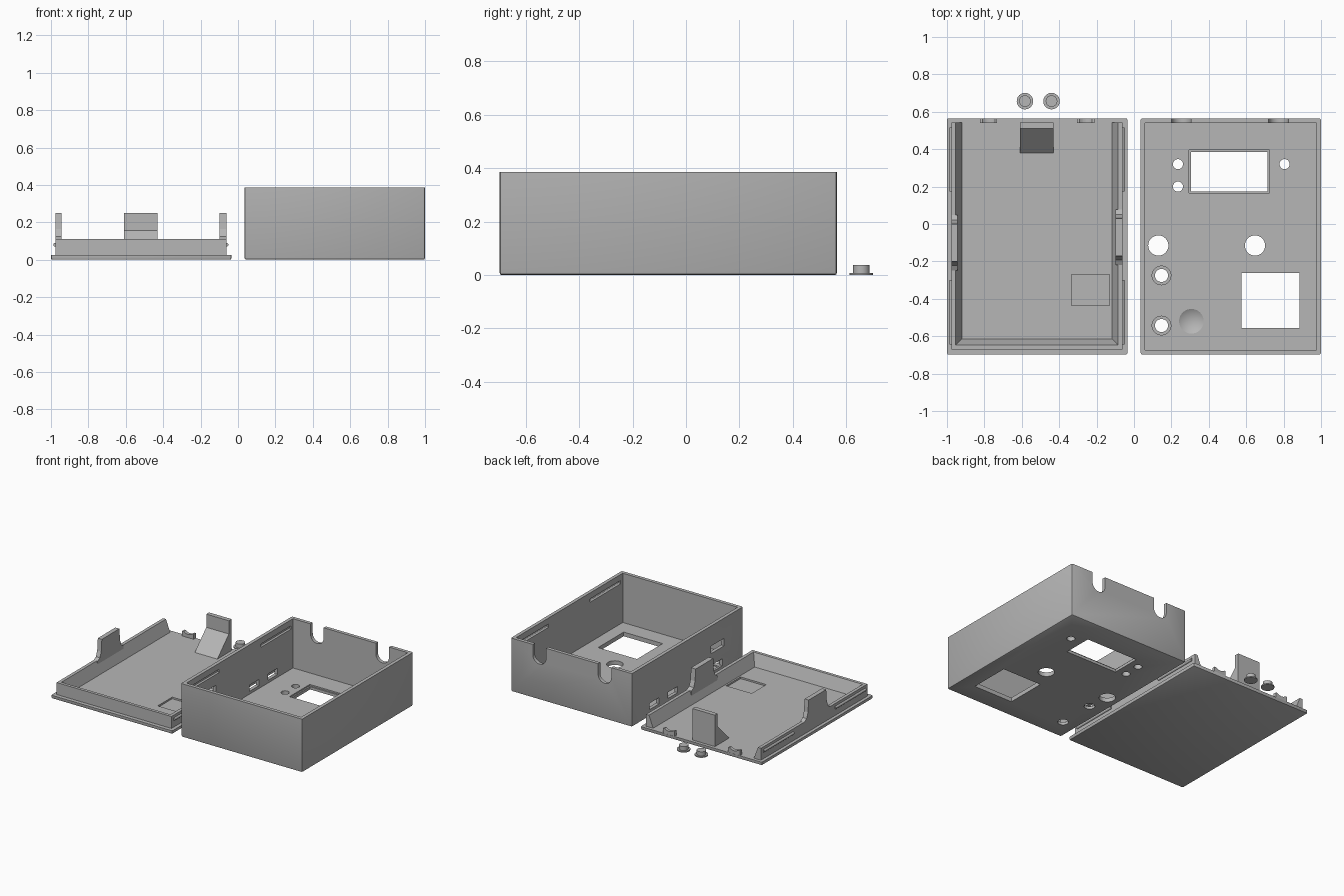
import bpy, bmesh, math
from mathutils import Matrix

if "Cube" in bpy.data.objects:
    bpy.data.objects.remove(bpy.data.objects["Cube"], do_unlink=True)

grey = bpy.data.materials.new("plain_grey")
grey.use_nodes = True
color = (0.47, 0.47, 0.47, 1)
grey.diffuse_color = color
grey.node_tree.nodes["Principled BSDF"].inputs["Base Color"].default_value = color


def finish(name, bm):
    bmesh.ops.recalc_face_normals(bm, faces=bm.faces)
    mesh = bpy.data.meshes.new(name)
    bm.to_mesh(mesh)
    bm.free()
    mesh.materials.append(grey)
    obj = bpy.data.objects.new(name, mesh)
    bpy.context.collection.objects.link(obj)
    return obj


def frustum(name, low, z0, high, z1, bevel=0):
    """Solid between two rectangles (x0, x1, y0, y1); bevel leaves the top edges sharp."""
    bm = bmesh.new()
    rings = []
    for (x0, x1, y0, y1), z in ((low, z0), (high, z1)):
        rings.append([bm.verts.new(p) for p in
                      ((x0, y0, z), (x1, y0, z), (x1, y1, z), (x0, y1, z))])
    a, b = rings
    bm.faces.new(a[::-1])
    bm.faces.new(b)
    for i in range(4):
        j = (i + 1) % 4
        bm.faces.new((a[i], a[j], b[j], b[i]))
    if bevel:
        edges = [e for e in bm.edges if min(v.co.z for v in e.verts) < z1 - 1e-5]
        bmesh.ops.bevel(bm, geom=edges, offset=bevel, segments=2, profile=0.5,
                        affect='EDGES')
    return finish(name, bm)


def box(name, x0, x1, y0, y1, z0, z1, bevel=0):
    return frustum(name, (x0, x1, y0, y1), z0, (x0, x1, y0, y1), z1, bevel)


def rod(name, x, y, z, radius, length, axis='Z', sides=40):
    bm = bmesh.new()
    m = Matrix.Translation((x, y, z))
    if axis == 'Y':
        m = m @ Matrix.Rotation(math.pi / 2, 4, 'X')
    bmesh.ops.create_cone(bm, cap_ends=True, segments=sides, radius1=radius,
                          radius2=radius, depth=length, matrix=m)
    return finish(name, bm)


def side_profile(name, points, x0, x1):
    """Extrude a (y, z) outline along x."""
    bm = bmesh.new()
    face = bm.faces.new([bm.verts.new((x0, y, z)) for y, z in points])
    grown = bmesh.ops.extrude_face_region(bm, geom=[face])
    for v in grown["geom"]:
        if isinstance(v, bmesh.types.BMVert):
            v.co.x = x1
    return finish(name, bm)


def cut(target, cutter):
    mod = target.modifiers.new("cut", 'BOOLEAN')
    mod.operation = 'DIFFERENCE'
    mod.solver = 'EXACT'
    mod.object = cutter
    bpy.context.view_layer.objects.active = target
    bpy.ops.object.modifier_apply(modifier=mod.name)
    bpy.data.objects.remove(cutter, do_unlink=True)


def smooth(obj):
    bpy.ops.object.select_all(action='DESELECT')
    obj.select_set(True)
    bpy.context.view_layer.objects.active = obj
    bpy.ops.object.shade_smooth_by_angle(angle=math.radians(30))


FRONT, BACK = -0.698, 0.565
TOP, FLOOR, WALL = 0.385, 0.03, 0.025
SNAPS = ((0.175, 0.515), (-0.645, -0.3))

# Case shell
case = box("case", 0.035, 1.0, FRONT, BACK, 0, TOP, 0.01)
cut(case, box("cavity", 0.035 + WALL, 1 - WALL, FRONT + WALL, BACK - WALL, FLOOR, 0.5))

# Floor windows, the display one with a stepped seat
cut(case, box("display", 0.305, 0.715, 0.175, 0.385, -0.1, 0.1))
cut(case, box("display_seat", 0.295, 0.725, 0.165, 0.395, 0.02, 0.1))
cut(case, box("square_window", 0.575, 0.885, -0.555, -0.263, -0.1, 0.1))

# Round floor holes
for x, y, r in ((0.235, 0.32, 0.027), (0.235, 0.2, 0.027), (0.805, 0.32, 0.027),
                (0.13, -0.115, 0.054), (0.647, -0.115, 0.054),
                (0.147, -0.275, 0.035), (0.147, -0.543, 0.035)):
    cut(case, rod("hole", x, y, 0, r, 0.2))
for y in (-0.275, -0.543):
    cut(case, rod("button_seat", 0.147, y, 0.07, 0.05, 0.1))

# Shallow floor pocket and round dimple
cut(case, box("pocket", 0.05, 0.18, -0.478, -0.348, 0.022, 0.05))
bm = bmesh.new()
bmesh.ops.create_uvsphere(bm, u_segments=32, v_segments=24, radius=0.13,
                          matrix=Matrix.Translation((0.307, -0.52, FLOOR + 0.112)))
cut(case, finish("dimple", bm))

# Connector ports through the inner side wall
for y, half, z0, z1 in ((-0.41, 0.075, 0.185, 0.24), (-0.41, 0.055, 0.05, 0.1),
                        (0.1, 0.055, 0.05, 0.095), (0.31, 0.055, 0.05, 0.095)):
    cut(case, box("port", 0, 0.1, y - half, y + half, z0, z1))

# Cable slots in the back wall
for x in (0.2525, 0.7725):
    cut(case, rod("slot_round", x, BACK, 0.31, 0.0525, 0.2, 'Y'))
    cut(case, box("slot_top", x - 0.0525, x + 0.0525, 0.5, 0.7, 0.31, 0.5))

# Snap grooves inside both side walls
for y0, y1 in SNAPS:
    for x in (0.035 + WALL, 1 - WALL):
        cut(case, rod("groove", x, (y0 + y1) / 2, 0.33, 0.012, y1 - y0, 'Y', 12))
smooth(case)

# Lid plate with an engraved pocket
lid = box("lid_plate", -1.0, -0.035, FRONT, BACK, 0, 0.024, 0.008)
cut(lid, box("lid_pocket", -0.335, -0.13, -0.435, -0.27, 0.012, 0.1))
smooth(lid)

# Lid lip: three walls with sloping inner faces, open at the back
lip = box("lid_lip", -0.977, -0.061, -0.67, 0.542, 0.015, 0.11)
cut(lip, frustum("lip_inside", (-0.915, -0.123, -0.608, 0.7), 0.01,
                 (-0.957, -0.081, -0.652, 0.7), 0.12))

# Snap ridges on the lip
for y0, y1 in SNAPS:
    for side, x in (("right", -0.977), ("left", -0.061)):
        smooth(rod("snap_ridge_" + side, x, (y0 + y1) / 2, 0.08, 0.01, y1 - y0, 'Y', 16))

# Side support tabs with flared feet
for side, x0, x1, y in (("right", -0.977, -0.945, -0.1), ("left", -0.098, -0.061, -0.07)):
    half = [(0.148, 0.02), (0.148, 0.11), (0.122, 0.125), (0.107, 0.165), (0.1, 0.25)]
    outline = [(y + d, z) for d, z in half] + [(y - d, z) for d, z in reversed(half)]
    side_profile("support_tab_" + side, outline, x0, x1)

# Back support tab with a sloping brace
side_profile("back_tab", [(0.542, 0.02), (0.542, 0.25), (0.51, 0.25), (0.51, 0.155),
                          (0.375, 0.02)], -0.61, -0.43)

# Slot plugs on the lid, hollowed for the cables
for x in (-0.2575, -0.7775):
    plug = box("slot_plug", x - 0.046, x + 0.046, 0.541, 0.564, 0.015, 0.06)
    cut(plug, rod("cable", x, BACK, 0.1, 0.0525, 0.2, 'Y'))

# Loose buttons
for x in (-0.583, -0.441):
    smooth(rod("button_flange", x, 0.657, 0.004, 0.044, 0.008))
    smooth(rod("button_peg", x, 0.657, 0.02, 0.031, 0.034))
